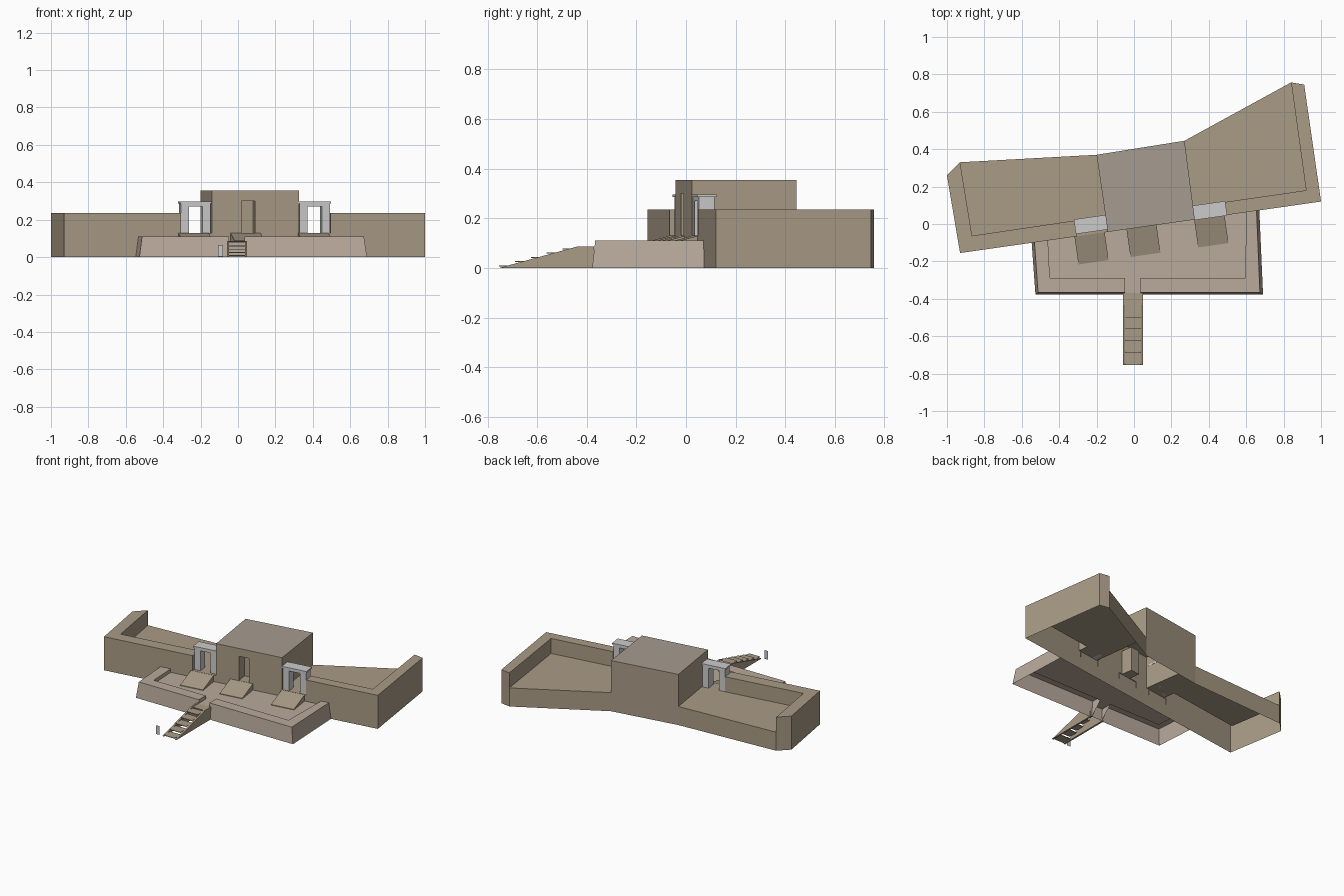
import bpy, bmesh, math
from mathutils import Vector

if "Cube" in bpy.data.objects:
    bpy.data.objects.remove(bpy.data.objects["Cube"])

def material(name, c):
    m = bpy.data.materials.new(name)
    m.diffuse_color = (*c, 1)
    m.use_nodes = True
    m.node_tree.nodes["Principled BSDF"].inputs["Base Color"].default_value = m.diffuse_color
    return m

SAND = material("sandstone", (0.40, 0.33, 0.24))
ROOF = material("roof_stone", (0.38, 0.33, 0.28))
PAVE = material("terrace_stone", (0.49, 0.40, 0.33))
GREY = material("pale_stone", (0.55, 0.57, 0.56))

A, R = Vector((-0.93, -0.155)), Vector((1.0, 0.12))   # ends of the angled facade
U = (R - A).normalized()
V = Vector((-U.y, U.x))

def P(x, s=0.0):
    """Point on the facade line at x, moved inward by s."""
    p = A + U * ((x - A.x) / U.x) + V * s
    return (p.x, p.y)

def make(name, faces, mat):
    bm = bmesh.new()
    for f in faces:
        bm.faces.new([bm.verts.new(v) for v in f])
    bmesh.ops.remove_doubles(bm, verts=bm.verts, dist=1e-5)
    me = bpy.data.meshes.new(name)
    bm.to_mesh(me)
    bm.free()
    me.materials.append(mat)
    ob = bpy.data.objects.new(name, me)
    bpy.context.collection.objects.link(ob)
    return ob

def wall(a, b, z0, z1):
    return [(*a, z0), (*b, z0), (*b, z1), (*a, z1)]

def prism(poly, lows, z1, bottom=False):
    """Extruded plan; lows = lower z of each side (None = left out)."""
    if not isinstance(lows, (list, tuple)):
        lows = [lows] * len(poly)
    f = [[(*p, z1) for p in poly]]
    for i, z0 in enumerate(lows):
        if z0 is not None:
            f.append(wall(poly[i], poly[(i + 1) % len(poly)], z0, z1))
    if bottom:
        f.append([(*p, lows[0]) for p in reversed(poly)])
    return f

def slab(x0, x1, s0, s1, z0, z1):
    return prism([P(x0, s0), P(x1, s0), P(x1, s1), P(x0, s1)], z0, z1, True)

FL, TOP, ROOFZ = 0.13, 0.235, 0.355
G, J, K, H = P(-0.14), P(0.325), (0.27, 0.445), (-0.2, 0.37)

# Left wing: parapet and raised court
B, C, D, E, F = P(-0.305), P(-0.305, 0.085), (-0.866, -0.063), (-0.93, 0.33), (-1.0, 0.26)
make("left_wing_parapet", prism([tuple(A), B, C, D, E, F], [0, FL, FL, FL, 0, 0], TOP), SAND)
make("left_court", prism([B, G, H, E, D, C], [0, None, 0, None, None, None], FL), SAND)

# Right wing: parapet and raised court
b, c, d, e, f = P(0.495), P(0.495, 0.07), (0.92, 0.18), (0.84, 0.757), (0.91, 0.745)
make("right_wing_parapet", prism([b, tuple(R), f, e, d, c], [0, 0, 0, FL, FL, FL], TOP), SAND)
make("right_court", prism([J, b, c, d, e, K], [0, None, None, None, 0, None], FL), SAND)

# Central block with a recessed doorway
x0, x1, dz, dep = 0.02, 0.092, 0.30, 0.08
p, q, pi, qi = P(x0), P(x1), P(x0, dep), P(x1, dep)
block = prism([G, J, K, H], [None, FL, 0, FL], ROOFZ)
block += [wall(G, p, 0, ROOFZ), wall(q, J, 0, ROOFZ), wall(p, q, 0, FL), wall(p, q, dz, ROOFZ),
          wall(p, pi, FL, dz), wall(pi, qi, FL, dz), wall(qi, q, FL, dz),
          [(*t, FL) for t in (p, q, qi, pi)], [(*t, dz) for t in (pi, qi, q, p)]]
ob = make("central_block", block, SAND)
ob.data.materials.append(ROOF)
ob.data.polygons[0].material_index = 1

# Gateways between block and wings
for name, g0, g1, s0, s1 in (("left", -0.303, -0.145, 0.02, 0.085), ("right", 0.33, 0.492, 0.004, 0.068)):
    w = 0.043
    make(name + "_gateway", slab(g0, g0 + w, s0, s1, FL, 0.27) + slab(g1 - w, g1, s0, s1, FL, 0.27)
         + slab(g0, g1, s0, s1, 0.27, 0.286), GREY)
    make(name + "_gateway_cap", slab(g0 - 0.006, g1 + 0.006, s0 - 0.007, s1 + 0.007, 0.286, 0.296), GREY)

# Terrace: battered walls, low parapet with a gap for the stair, sunken floor
TF, TZ = 0.085, 0.11
GL, GR = -0.047, 0.035
def ring(xl0, xl1, xr1, xr0, y, z):
    lb, rb = (*P(xl0), z), (*P(xr0), z)
    return ([lb, (xl1, y, z), (GL, y, z)], [(GR, y, z), (xr1, y, z), rb])
rings = [ring(-0.547, -0.527, 0.69, 0.67, -0.378, 0), ring(-0.532, -0.513, 0.673, 0.655, -0.366, TZ),
         ring(-0.46, -0.45, 0.595, 0.60, -0.29, TZ), ring(-0.46, -0.45, 0.595, 0.60, -0.29, TF)]
terrace = []
for h in (0, 1):
    for lo, hi in zip(rings, rings[1:]):
        for i in (0, 1):
            terrace.append([lo[h][i], lo[h][i + 1], hi[h][i + 1], hi[h][i]])
terrace.append([r[0][2] for r in rings])
terrace.append([r[1][0] for r in reversed(rings)])
yo = -0.37
terrace.append(rings[3][0] + [(GL, yo, TF), (GR, yo, TF)] + rings[3][1])
terrace.append(wall((GL, yo), (GR, yo), 0, TF))
make("terrace", terrace, PAVE)

# Door ramps on the terrace
for name, r0, r1, s in (("left", -0.318, -0.157, 0.0), ("middle", -0.04, 0.12, 0.0), ("right", 0.322, 0.484, 0.0)):
    a0, a1, o0, o1 = P(r0, 0.004), P(r1, 0.004), P(r0, -0.15), P(r1, -0.15)
    make(name + "_door_ramp", [
        [(*o0, TF + .004), (*o1, TF + .004), (*a1, FL), (*a0, FL)],
        wall(o0, o1, TF, TF + .004),
        [(*a0, TF), (*o0, TF), (*o0, TF + .004), (*a0, FL)],
        [(*o1, TF), (*a1, TF), (*a1, FL), (*o1, TF + .004)]], SAND)

# Stair: two sloping side walls with open treads
prof = [(-0.753, 0), (-0.37, 0), (-0.37, 0.087), (-0.435, 0.087)]
for name, u0, u1 in (("left", -0.059, -0.047), ("right", 0.037, 0.049)):
    fs = [[(u0, y, z) for y, z in reversed(prof)], [(u1, y, z) for y, z in prof]]
    for i in range(4):
        (ya, za), (yb, zb) = prof[i], prof[(i + 1) % 4]
        fs.append([(u0, ya, za), (u0, yb, zb), (u1, yb, zb), (u1, ya, za)])
    make(name + "_stair_side", fs, SAND)
treads, n = [], 5
run = (0.753 - 0.435) / n
for i in range(n):
    y, z = -0.753 + run * i, 0.085 * (i + 0.6) / n
    y1 = y + run + 0.004 if i < n - 1 else y + run
    treads += prism([(-0.047, y), (0.037, y), (0.037, y1), (-0.047, y1)], z - 0.004, z, True)
treads += prism([(-0.047, -0.435), (0.037, -0.435), (0.037, yo), (-0.047, yo)], TF - 0.004, TF, True)
make("stair_treads", treads, SAND)

# Thin marker panel beside the stair
make("marker_panel", [wall((-0.107, -0.755), (-0.08, -0.755), 0.003, 0.064)], GREY)
